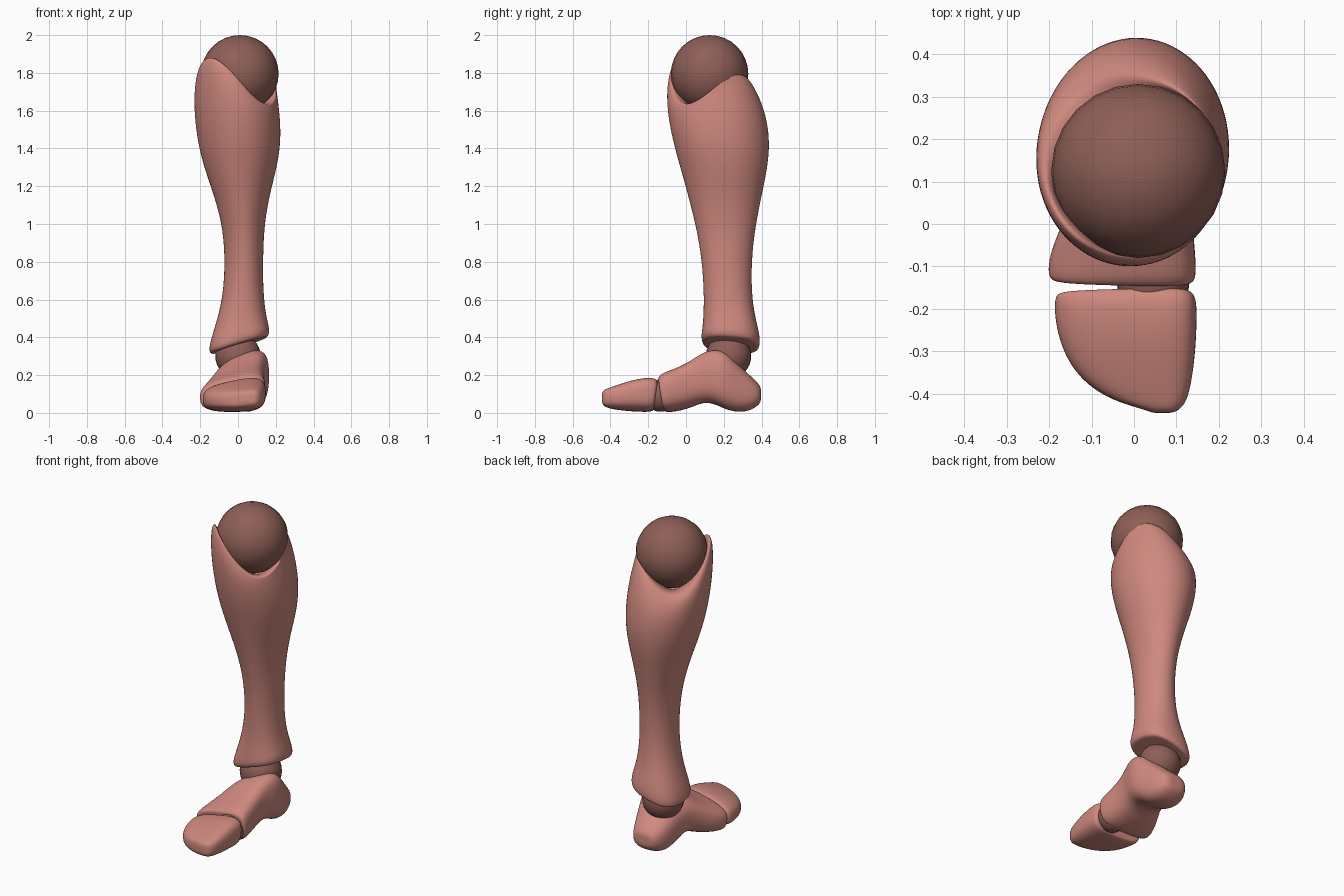
import bpy, bmesh
from math import sin, cos, pi, sqrt, radians
from mathutils import Vector

if "Cube" in bpy.data.objects:
    bpy.data.objects.remove(bpy.data.objects["Cube"])

N = 20
KNEE = Vector((0.01, 0.125, 1.795))


def material(name, rgb):
    m = bpy.data.materials.new(name)
    m.diffuse_color = (*rgb, 1)
    m.use_nodes = True
    m.node_tree.nodes["Principled BSDF"].inputs["Base Color"].default_value = m.diffuse_color
    return m


SKIN = material("skin", (0.62, 0.25, 0.21))
JOINT = material("joint", (0.27, 0.115, 0.095))


def unit(i, e):
    """Point i on a unit superellipse of exponent e."""
    a = 2 * pi * i / N
    c, s = cos(a), sin(a)
    p = lambda v: (abs(v) ** (2 / e)) * (1 if v >= 0 else -1)
    return p(c) * 1.015, p(s) * 1.015


def loft(name, rings):
    """Skin a list of rings, cap both ends and smooth."""
    bm = bmesh.new()
    vs = [[bm.verts.new(p) for p in r] for r in rings]
    for a, b in zip(vs, vs[1:]):
        for i in range(N):
            j = (i + 1) % N
            bm.faces.new((a[i], a[j], b[j], b[i]))
    for r in (vs[0], vs[-1]):
        mid = bm.verts.new(sum((v.co for v in r), Vector()) / N)
        for i in range(N):
            bm.faces.new((r[i], r[(i + 1) % N], mid))
    bmesh.ops.recalc_face_normals(bm, faces=bm.faces)
    for f in bm.faces:
        f.smooth = True
    me = bpy.data.meshes.new(name)
    bm.to_mesh(me)
    bm.free()
    ob = bpy.data.objects.new(name, me)
    bpy.context.collection.objects.link(ob)
    me.materials.append(SKIN)
    ob.modifiers.new("smooth", 'SUBSURF').levels = 2
    ob.modifiers["smooth"].render_levels = 2
    return ob


def ball(name, centre, r):
    bpy.ops.mesh.primitive_uv_sphere_add(segments=24, ring_count=16, radius=r, location=centre)
    ob = bpy.context.object
    ob.name = name
    bpy.ops.object.shade_smooth()
    ob.data.materials.append(JOINT)


def shrink(ring, k):
    c = sum(ring, Vector()) / N
    return [c + (p - c) * k for p in ring]


# joints
ball("knee_ball", KNEE, 0.205)
ball("ankle_ball", (0.0, 0.225, 0.30), 0.12)
ball("toe_joint", (0.045, -0.135, 0.092), 0.086)


# shin: horizontal sections, slanted hem below, saddle-shaped socket rim above
def rim(i):
    a = 2 * pi * i / N - radians(45)
    return 0.105 * cos(2 * a) - 0.045 * cos(a)


def shin_ring(z, x0, x1, y0, y1, e=2.0, top=0.0, hem=0.0):
    pts = []
    for i in range(N):
        u, v = unit(i, e)
        x = (x0 + x1) / 2 + u * (x1 - x0) / 2
        y = (y0 + y1) / 2 + v * (y1 - y0) / 2
        pts.append(Vector((x, y, z + top * rim(i) + hem * (0.3 * x - 0.08 * (y - 0.24)))))
    return pts


def socket_ring(drop, r):
    pts = []
    for i in range(N):
        z = 1.735 + rim(i) - drop
        k = sqrt(max(r * r - (z - KNEE.z) ** 2, 0.0025))
        u, v = unit(i, 2)
        pts.append(Vector((KNEE.x + u * k, KNEE.y + v * k, z)))
    return pts


hem = shin_ring(0.355, -0.145, 0.16, 0.09, 0.385, 2.6, hem=1)
shin = [
    shrink(hem, 0.5), shrink(hem, 0.86), hem,
    shin_ring(0.385, -0.155, 0.166, 0.08, 0.392, 2.5, hem=1),
    shin_ring(0.44, -0.135, 0.16, 0.088, 0.385, 2.4, hem=0.6),
    shin_ring(0.54, -0.097, 0.142, 0.095, 0.358, 2.2, hem=0.2),
    shin_ring(0.68, -0.073, 0.132, 0.094, 0.345),
    shin_ring(0.85, -0.07, 0.133, 0.079, 0.35),
    shin_ring(1.0, -0.085, 0.14, 0.05, 0.37),
    shin_ring(1.15, -0.126, 0.166, 0.012, 0.40),
    shin_ring(1.3, -0.18, 0.206, -0.03, 0.432),
    shin_ring(1.43, -0.213, 0.226, -0.068, 0.443, top=0.1),
    shin_ring(1.56, -0.23, 0.224, -0.095, 0.43, top=0.35),
    shin_ring(1.67, -0.232, 0.212, -0.103, 0.395, top=0.75),
    shin_ring(1.725, -0.222, 0.205, -0.092, 0.36, top=1),
    shin_ring(1.745, -0.205, 0.205, -0.08, 0.34, top=1),
    socket_ring(0.02, 0.205),
    socket_ring(0.07, 0.195),
]
loft("shin", shin)


# foot and toes: sections across y, each lower on its -x side
def foot_ring(y, x0, x1, z0, z1, slant, e=2.8, lean=0.0):
    pts = []
    for i in range(N):
        u, v = unit(i, e)
        top = z1 - slant * (1 - u) / 2
        z = z0 + (top - z0) * (v + 1) / 2
        pts.append(Vector(((x0 + x1) / 2 + u * (x1 - x0) / 2, y + lean * (0.1 - z), z)))
    return pts


front = foot_ring(-0.135, -0.195, 0.14, 0.012, 0.205, 0.06, 3, 0.15)
heel = foot_ring(0.385, -0.06, 0.10, 0.04, 0.155, 0.0, 2.5)
loft("foot", [
    shrink(front, 0.5), shrink(front, 0.88), front,
    foot_ring(-0.115, -0.203, 0.146, 0.004, 0.232, 0.075, 3, 0.15),
    foot_ring(-0.06, -0.195, 0.143, 0.006, 0.262, 0.09),
    foot_ring(0.02, -0.16, 0.135, 0.025, 0.30, 0.09),
    foot_ring(0.09, -0.125, 0.145, 0.058, 0.355, 0.1),
    foot_ring(0.15, -0.11, 0.165, 0.05, 0.37, 0.11),
    foot_ring(0.21, -0.105, 0.165, 0.018, 0.36, 0.11),
    foot_ring(0.27, -0.1, 0.145, 0.005, 0.285, 0.06),
    foot_ring(0.33, -0.09, 0.125, 0.008, 0.215, 0.02),
    heel, shrink([p + Vector((0, 0.012, 0)) for p in heel], 0.6),
])

back = foot_ring(-0.16, -0.18, 0.135, 0.014, 0.185, 0.06, 3.2, -0.15)
tip = foot_ring(-0.437, 0.025, 0.108, 0.038, 0.125, 0.01, 2.8)
loft("toes", [
    shrink(back, 0.5), shrink(back, 0.88), back,
    foot_ring(-0.178, -0.187, 0.147, 0.006, 0.208, 0.068, 3.2, -0.1),
    foot_ring(-0.24, -0.184, 0.147, 0.006, 0.204, 0.068, 3),
    foot_ring(-0.31, -0.163, 0.143, 0.01, 0.184, 0.06, 3),
    foot_ring(-0.37, -0.122, 0.135, 0.017, 0.16, 0.045, 3),
    foot_ring(-0.415, -0.055, 0.125, 0.026, 0.14, 0.03, 3),
    tip, shrink([p + Vector((0, -0.008, 0)) for p in tip], 0.6),
])
